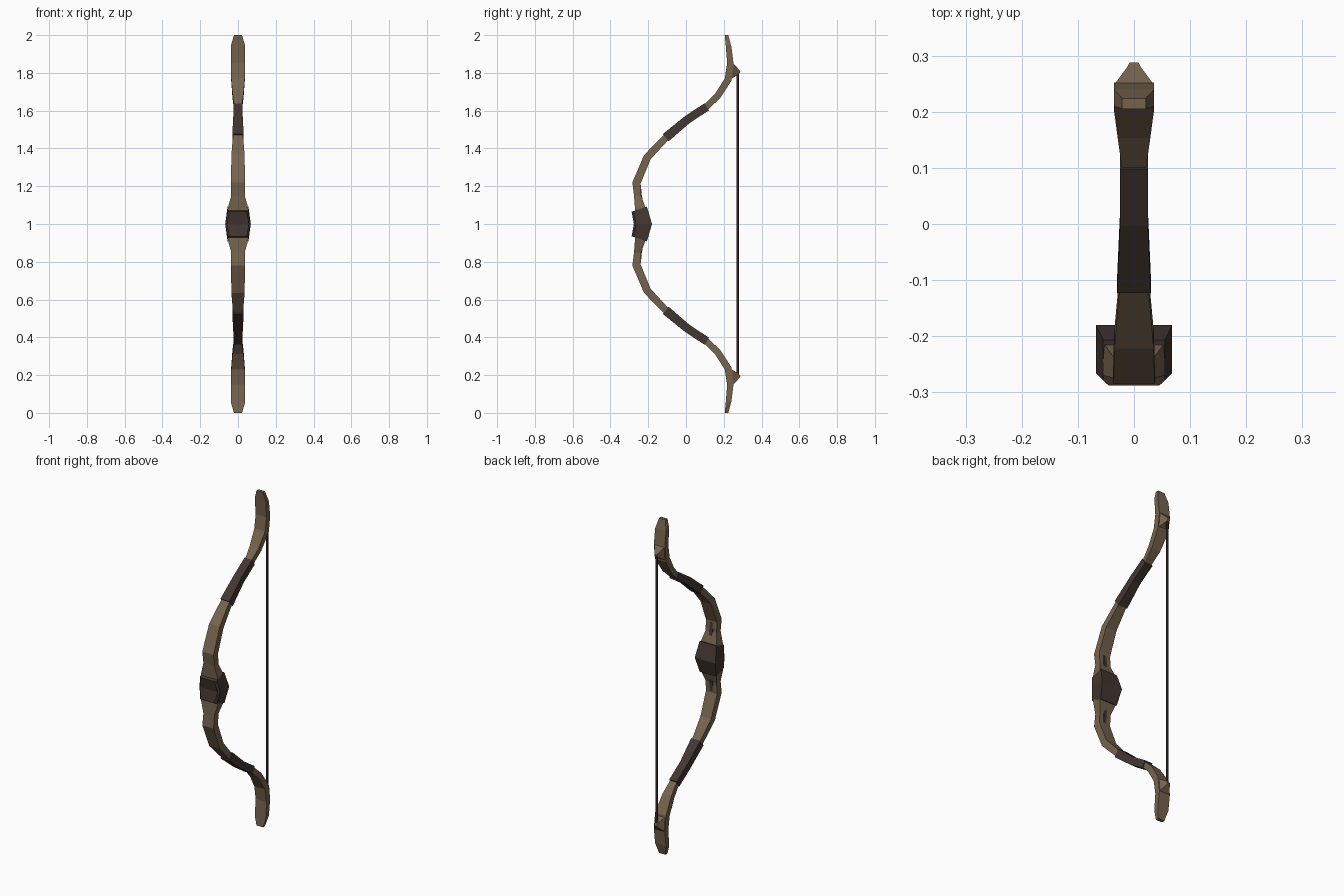
import bpy, bmesh, math
from mathutils import Vector

if "Cube" in bpy.data.objects:
    bpy.data.objects.remove(bpy.data.objects["Cube"])


def material(name, rgb):
    m = bpy.data.materials.new(name)
    m.diffuse_color = (*rgb, 1)
    m.use_nodes = True
    m.node_tree.nodes["Principled BSDF"].inputs["Base Color"].default_value = m.diffuse_color
    return m


wood = material("brown wood", (0.18, 0.125, 0.075))
leather = material("dark leather", (0.055, 0.037, 0.031))
cord = material("dark cord", (0.045, 0.03, 0.025))


def loft(name, sections, mat, chamfer=0.0):
    """Skin cross-sections given as (front y, front z, back y, back z, half width)."""
    bm = bmesh.new()
    rings = []
    for fy, fz, by, bz, w in sections:
        f, b = Vector((0, fy, fz)), Vector((0, by, bz))
        pts = [(-w, b), (w, b)]
        if chamfer:
            side = f + (b - f).normalized() * chamfer
            pts += [(w, side), (w - chamfer, f), (chamfer - w, f), (-w, side)]
        else:
            pts += [(w, f), (-w, f)]
        rings.append([bm.verts.new((x, p.y, p.z)) for x, p in pts])
    n = len(rings[0])
    for a, c in zip(rings, rings[1:]):
        for i in range(n):
            j = (i + 1) % n
            bm.faces.new((a[i], a[j], c[j], c[i]))
    bm.faces.new(rings[0][::-1])
    bm.faces.new(rings[-1])
    bmesh.ops.recalc_face_normals(bm, faces=bm.faces)
    me = bpy.data.meshes.new(name)
    bm.to_mesh(me)
    bm.free()
    me.materials.append(mat)
    ob = bpy.data.objects.new(name, me)
    bpy.context.collection.objects.link(ob)
    return ob


def flip(sections):
    """Mirror sections about the grip centre height."""
    return [(fy, 2 - fz, by, 2 - bz, w) for fy, fz, by, bz, w in sections]


# Recurved wooden body: one half profile, mirrored top to bottom
half = [
    (-.27, 1.08, -.212, 1.08, .055),
    (-.275, 1.15, -.237, 1.15, .036),
    (-.284, 1.22, -.240, 1.215, .037),
    (-.222, 1.365, -.187, 1.343, .035),
    (-.115, 1.475, -.092, 1.447, .026),
    (-.003, 1.567, .017, 1.54, .021),
    (.097, 1.632, .115, 1.605, .021),
    (.153, 1.688, .18, 1.665, .029),
    (.205, 1.77, .24, 1.757, .036),
    (.218, 1.85, .252, 1.845, .036),
    (.210, 1.95, .24, 1.94, .036),
    (.205, 2.0, .224, 2.0, .021),
]
loft("bow_body", flip(half)[::-1] + half, wood)

# Leather grip, widest in the middle
end = [(-.288, 1.065, -.207, 1.092, .055)]
loft("grip", flip(end) + [(-.276, 1.0, -.18, 1.0, .068)] + end, leather, .01)

# Limb wraps, nocks and carved plates, each with its mirrored partner
wrap = [(-.123, 1.476, -.092, 1.438, .030),
        (-.004, 1.572, .020, 1.535, .025),
        (.098, 1.639, .122, 1.602, .025)]
nock = [(.235, 1.765, .250, 1.85, .034),
        (.275, 1.79, .280, 1.818, .012),
        (.284, 1.798, .288, 1.81, .008)]
slot = [(-.239, 1.13, -.230, 1.13, .008),
        (-.242, 1.155, -.2345, 1.155, .011),
        (-.244, 1.205, -.2385, 1.205, .008)]
for prefix, change in (("upper", lambda s: s), ("lower", flip)):
    loft(prefix + "_wrap", change(wrap), leather)
    loft(prefix + "_nock", change(nock), wood)
    loft(prefix + "_carved_plate", change(slot), leather)

# Bow string
bpy.ops.mesh.primitive_cylinder_add(vertices=6, radius=.007, depth=1.61,
                                    location=(0, .274, 1.0))
string = bpy.context.object
string.name = "bow_string"
string.data.materials.append(cord)
